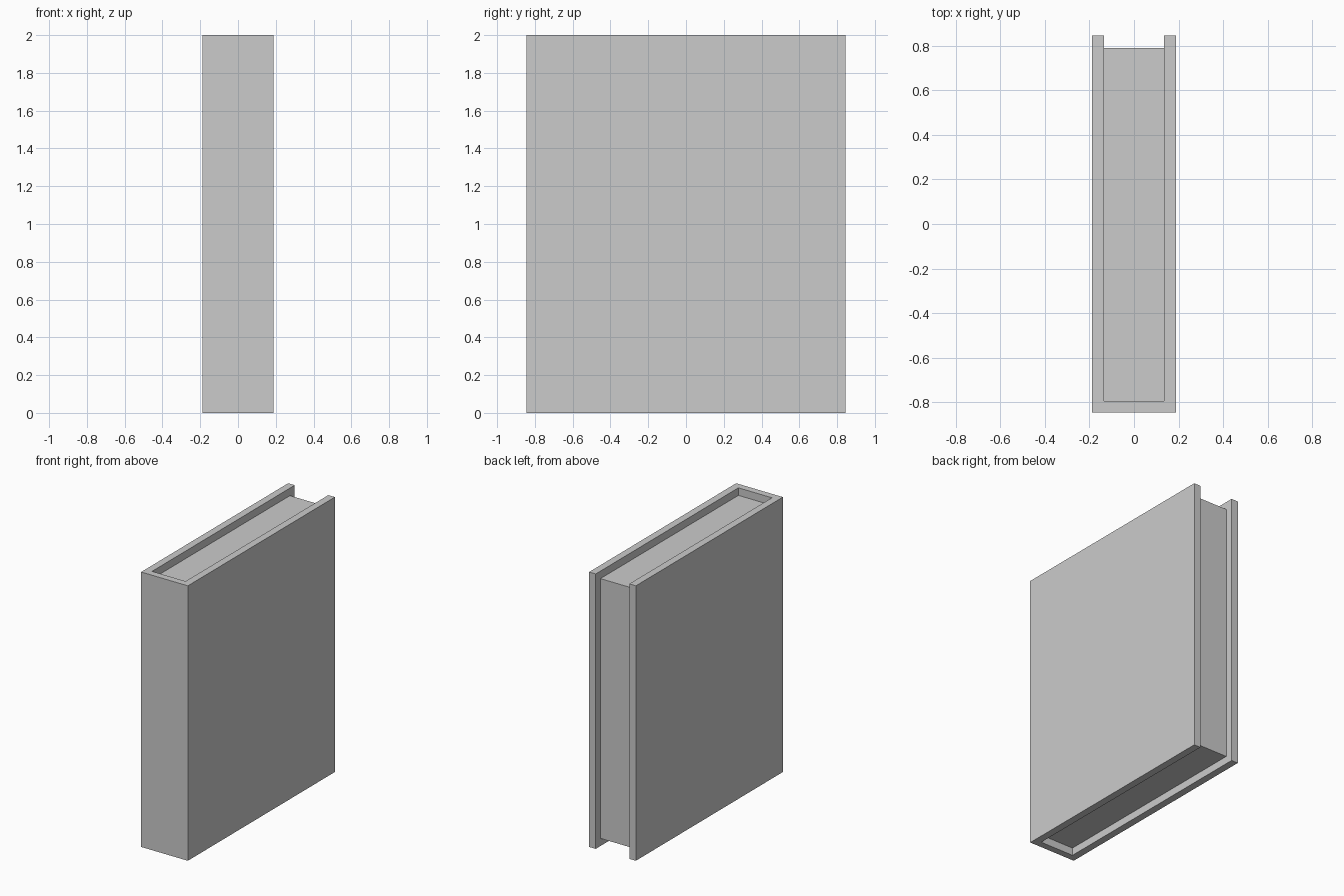
import bpy
import bmesh

if "Cube" in bpy.data.objects:
    bpy.data.objects.remove(bpy.data.objects["Cube"])


def extrude_profile(name, pts, z0, z1):
    """Extrude a plan outline (x, y) from z0 to z1."""
    bm = bmesh.new()
    face = bm.faces.new([bm.verts.new((x, y, z0)) for x, y in pts])
    res = bmesh.ops.extrude_face_region(bm, geom=[face])
    top = [g for g in res["geom"] if isinstance(g, bmesh.types.BMVert)]
    bmesh.ops.translate(bm, verts=top, vec=(0, 0, z1 - z0))
    bmesh.ops.recalc_face_normals(bm, faces=bm.faces)
    mesh = bpy.data.meshes.new(name)
    bm.to_mesh(mesh)
    bm.free()
    obj = bpy.data.objects.new(name, mesh)
    bpy.context.collection.objects.link(obj)
    return obj


W, D, H = 0.188, 0.845, 2.0      # half width, half depth, height
IN, SPINE = 0.135, -0.795        # inner face of boards and spine
RECESS = 0.055                   # pages sit back from the cover edges

# Cover: two boards joined by the spine at the front
right_side = [(W, -D), (W, D), (IN, D), (IN, SPINE)]
left_side = [(-x, y) for x, y in reversed(right_side)]
extrude_profile("cover", right_side + left_side, 0, H)

# Page block, recessed at top, bottom and fore edge
back = D - RECESS
extrude_profile("pages", [(-IN, SPINE), (IN, SPINE), (IN, back), (-IN, back)],
                RECESS, H - RECESS)
